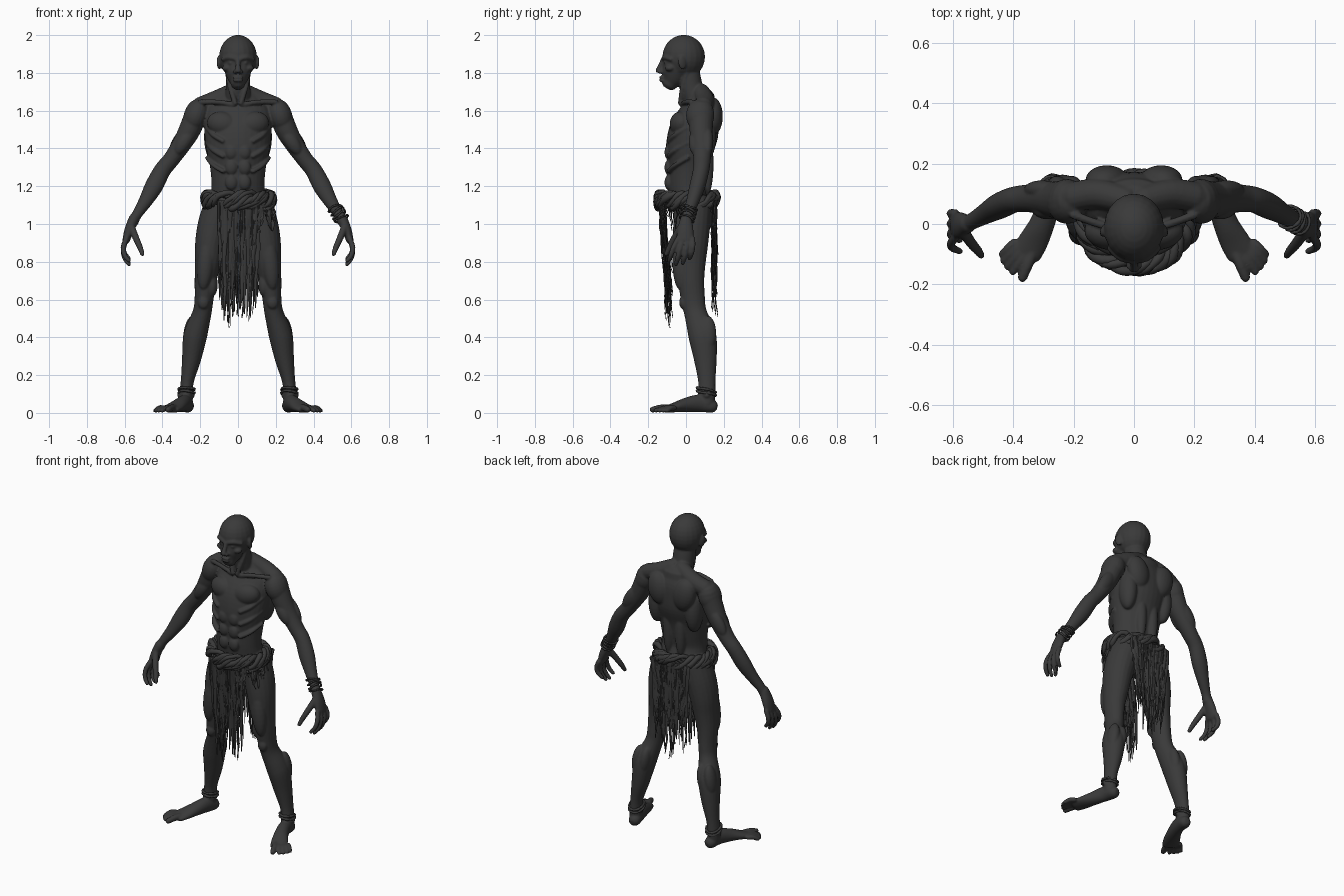
import bpy, bmesh, math, random
from mathutils import Vector, Matrix, Euler

random.seed(4)
if "Cube" in bpy.data.objects:
    bpy.data.objects.remove(bpy.data.objects["Cube"])

grey = bpy.data.materials.new("dark_grey")
grey.use_nodes = True
grey.diffuse_color = (0.042, 0.042, 0.042, 1)
grey.node_tree.nodes["Principled BSDF"].inputs["Base Color"].default_value = grey.diffuse_color


def spline(points, steps):
    """Catmull-Rom interpolation of points of any size."""
    out = []
    for i in range(len(points) - 1):
        a, b = points[max(i - 1, 0)], points[i]
        c, d = points[i + 1], points[min(i + 2, len(points) - 1)]
        for k in range(steps):
            t = k / steps
            out.append([0.5 * (2 * q + (r - p) * t + (2 * p - 5 * q + 4 * r - s) * t * t
                               + (3 * q - p - 3 * r + s) * t ** 3)
                        for p, q, r, s in zip(a, b, c, d)])
    return out + [list(points[-1])]


def tube(bm, points, side=1, seg=16, steps=4):
    """Loft ellipses along (x, y, z, radius[, second radius]) points."""
    rows = spline([(side * p[0], *p[1:4], p[-1]) for p in points], steps)
    centres = [Vector(r[:3]) for r in rows]
    span = centres[-1] - centres[0]
    across = abs(span.x) >= 0.7 * span.length
    ref = Vector((0, 0, 1)) if across else Vector((1, 0, 0))
    rings = []
    for i, (c, row) in enumerate(zip(centres, rows)):
        t = (centres[min(i + 1, len(rows) - 1)] - centres[max(i - 1, 0)]).normalized()
        rings.append((c, t, row[3], row[4]))

    def cap(ring, sign):
        c, t, a, b = ring
        return [(c + t * sign * min(a, b) * d, t, a * k, b * k) for d, k in ((0.5, 0.85), (0.85, 0.45))]

    rings = cap(rings[0], -1)[::-1] + rings + cap(rings[-1], 1)
    loops = []
    for c, t, a, b in rings:
        u = (ref - t * ref.dot(t)).normalized()
        v = t.cross(u)
        angles = [2 * math.pi * k / seg for k in range(seg)]
        loops.append([bm.verts.new(c + u * a * math.cos(w) + v * b * math.sin(w)) for w in angles])
    for lo, hi in zip(loops, loops[1:]):
        for k in range(seg):
            n = (k + 1) % seg
            bm.faces.new((lo[k], lo[n], hi[n], hi[k]))
    bm.faces.new(loops[0][::-1])
    bm.faces.new(loops[-1])


def ball(bm, centre, radii, side=1, turn=(0, 0, 0)):
    """Ellipsoid, mirrored when side is -1."""
    place = Matrix.Translation((side * centre[0], centre[1], centre[2]))
    spin = Euler((turn[0], side * turn[1], side * turn[2])).to_matrix().to_4x4()
    bmesh.ops.create_uvsphere(bm, u_segments=20, v_segments=14, radius=1,
                              matrix=place @ spin @ Matrix.Diagonal((*radii, 1)))


def finish(bm, name, voxel=0):
    bmesh.ops.recalc_face_normals(bm, faces=bm.faces)
    mesh = bpy.data.meshes.new(name)
    bm.to_mesh(mesh)
    bm.free()
    ob = bpy.data.objects.new(name, mesh)
    bpy.context.collection.objects.link(ob)
    bpy.ops.object.select_all(action='DESELECT')
    ob.select_set(True)
    bpy.context.view_layer.objects.active = ob
    if voxel:
        fuse = ob.modifiers.new("fuse", 'REMESH')
        fuse.mode, fuse.voxel_size = 'VOXEL', voxel
        soften = ob.modifiers.new("soften", 'SMOOTH')
        soften.factor, soften.iterations = 0.5, 3
        for name in ("fuse", "soften"):
            bpy.ops.object.modifier_apply(modifier=name)
    ob.data.materials.clear()
    ob.data.materials.append(grey)
    ob.data.shade_smooth()
    return ob


body = bmesh.new()

# Trunk and neck
tube(body, [(0, .03, 1.04, .12, .09), (0, .03, 1.1, .15, .11), (0, .01, 1.2, .14, .105),
            (0, .015, 1.3, .148, .113), (0, .02, 1.4, .168, .127), (0, .045, 1.5, .178, .13),
            (0, .075, 1.6, .17, .1), (0, .085, 1.66, .12, .07)], seg=32)
tube(body, [(0, .075, 1.62, .075, .07), (0, .035, 1.7, .066, .062),
            (0, .015, 1.78, .064, .062), (0, 0, 1.84, .06)], seg=24)

# Head: skull, jaw, nose and lips
ball(body, (0, -.012, 1.885), (.1, .113, .116))
tube(body, [(0, -.045, 1.9, .086, .072), (0, -.055, 1.83, .078, .069),
            (0, -.068, 1.78, .06, .064), (0, -.085, 1.748, .04, .045)], seg=24)
tube(body, [(0, -.122, 1.87, .012), (0, -.137, 1.835, .013), (0, -.148, 1.812, .017, .014)])
for z in (1.776, 1.76):
    ball(body, (0, -.128, z), (.028, .014, .008))

for s in (1, -1):
    # Face halves and ears
    tube(body, [(.012, -.12, 1.874, .012), (.045, -.11, 1.882, .013), (.078, -.08, 1.872, .012)], s)
    ball(body, (.015, -.136, 1.806), (.012, .014, .011), s)
    ball(body, (.037, -.104, 1.853), (.016, .015, .012), s)
    ball(body, (.058, -.085, 1.825), (.026, .026, .018), s)
    ball(body, (.1, -.02, 1.855), (.011, .023, .037), s, (.15, 0, .35))

    # Neck cords, collar bones and shoulders
    tube(body, [(.055, .005, 1.8, .014), (.04, -.018, 1.72, .014), (.015, -.03, 1.64, .013)], s)
    tube(body, [(.02, -.022, 1.63, .013), (.1, -.005, 1.645, .013), (.2, .03, 1.645, .014)], s)
    tube(body, [(.03, .08, 1.7, .045), (.12, .1, 1.655, .05), (.2, .09, 1.622, .05)], s)
    ball(body, (.222, .075, 1.575), (.064, .075, .09), s, (0, -.35, 0))

    # Chest, back, belly and rib muscles
    ball(body, (.083, -.03, 1.53), (.083, .056, .065), s, (0, -.2, .15))
    ball(body, (.13, .1, 1.46), (.05, .06, .13), s)
    ball(body, (.09, .145, 1.57), (.07, .05, .1), s, (0, .2, 0))
    ball(body, (.042, .112, 1.32), (.034, .034, .17), s)
    ball(body, (.08, .07, 1.03), (.085, .072, .095), s)
    for z in (1.22, 1.3, 1.38):
        ball(body, (.035, -.092, z), (.033, .022, .04), s)
        tube(body, [(.08, -.092, z + .06, .012), (.13, -.06, z + .09, .012), (.165, .01, z + .13, .01)], s)

    # Arm with biceps and triceps
    tube(body, [(.215, .08, 1.6, .06, .068), (.255, .08, 1.5, .058, .062), (.3, .085, 1.42, .05, .053),
                (.355, .085, 1.34, .044, .046), (.4, .08, 1.285, .045, .043),
                (.445, .06, 1.2, .048, .042), (.49, .035, 1.12, .037, .034),
                (.535, .01, 1.05, .027, .028), (.555, 0, 1.01, .028, .03)], s, 20)
    ball(body, (.285, .05, 1.435), (.038, .035, .08), s, (0, -.58, 0))
    ball(body, (.305, .115, 1.44), (.04, .03, .09), s, (0, -.58, 0))

    # Hand, curled fingers and thumb
    tube(body, [(.55, 0, 1.03, .028, .03), (.575, -.003, .97, .026, .043), (.592, -.005, .915, .02, .046)], s)
    for i, reach in enumerate((.9, 1.05, 1, .8)):
        y = .026 * i - .043
        tube(body, [(.592, y, .92, .015), (.607, y * 1.3 - .01, .92 - .05 * reach, .0145),
                    (.6, y * 1.4 - .02, .92 - .095 * reach, .0135),
                    (.577, y * 1.4 - .03, .92 - .128 * reach, .011)], s, 10)
    tube(body, [(.565, -.025, .985, .02), (.54, -.062, .925, .018),
                (.518, -.088, .875, .0155), (.506, -.105, .84, .012)], s, 10)

    # Leg with thigh, knee and calf muscles
    tube(body, [(.095, .035, 1.1, .085, .1), (.125, .03, 1, .087, .098), (.147, .025, .9, .08, .093),
                (.158, .022, .8, .07, .083), (.172, .027, .7, .058, .07), (.18, .037, .6, .05, .064),
                (.19, .05, .53, .05, .06), (.215, .075, .45, .06, .07), (.23, .09, .39, .062, .073),
                (.247, .103, .28, .05, .06), (.268, .11, .17, .035, .046), (.275, .11, .1, .036, .046),
                (.275, .11, .05, .036, .04)], s, 20)
    ball(body, (.17, -.03, .8), (.045, .042, .15), s, (0, -.1, 0))
    ball(body, (.137, .005, .68), (.03, .04, .065), s)
    ball(body, (.183, -.014, .585), (.03, .022, .036), s)
    for x in (.205, .255):
        ball(body, (x, .115, .42), (.034, .045, .095), s, (0, -.15, 0))
    for x in (.243, .308):
        ball(body, (x, .11, .095), (.014, .018, .018), s)

    # Foot and splayed toes
    tube(body, [(.268, .135, .036, .036, .036), (.28, .07, .05, .037, .046), (.305, 0, .042, .042, .038),
                (.335, -.06, .029, .05, .026), (.357, -.098, .021, .05, .02)], s, 20)
    for i, (x, y) in enumerate(((.37, -.178), (.402, -.16), (.42, -.142), (.433, -.122), (.438, -.1))):
        r = .014 if i else .019
        base = (.333 + .016 * i, -.085 + .006 * i, .026, r)
        tube(body, [base, ((base[0] + x) / 2, (base[1] + y) / 2, .026, r), (x, y, r - .002, r * .85)], s, 10)

finish(body, "body", 0.0058)


def hoop(bm, centre, axis, rx, ry, thick, waves=0, swing=0, phase=0, rough=0):
    """Closed strand around an axis, weaving in and out."""
    turn = Vector(axis).to_track_quat('Z', 'Y')
    pts = []
    for k in range(40):
        a = 2 * math.pi * k / 40
        out = 1 + 4 * swing * math.cos(waves * a + phase)
        lift = swing * math.sin(waves * a + phase) + random.uniform(-rough, rough)
        p = Vector(centre) + turn @ Vector((rx * out * math.cos(a), ry * out * math.sin(a), lift))
        pts.append((*p, thick * random.uniform(.8, 1.2)))
    tube(bm, pts + pts[:1], seg=8, steps=2)


# Twisted rag belt
belt = bmesh.new()
for k in range(9):
    hoop(belt, (.004, .005, 1.125 + random.uniform(-.012, .012)), (0, 0, 1), .166, .145, .015,
         random.choice((3, 4, 5)), .033, k * .9, .005)
finish(belt, "rag_belt")

# Wrist cords and ankle bands
cords = bmesh.new()
for k in range(4):
    centre = Vector((.515, .022, 1.082)) + Vector((.011, -.006, -.018)) * k
    hoop(cords, centre, (.045 + random.uniform(-.02, .02), -.025, -.07), .038, .038, .0055, 2, .004, k)
finish(cords, "wrist_cords")
bands = bmesh.new()
for s in (1, -1):
    for k in range(2):
        hoop(bands, (s * .272, .108, .105 + .018 * k), (0, .25, 1), .041, .051, .007, 2, .003, k)
finish(bands, "ankle_bands")


def strip(bm, x, y, end_x, end_y, end_z):
    """Frayed hanging strip of cloth."""
    wide = random.uniform(.007, .014)
    pts = []
    for k in range(8):
        t = k / 7
        pts.append((x + (end_x - x) * t + random.uniform(-.006, .006),
                    y + (end_y - y) * t + random.uniform(-.006, .006),
                    1.12 + (end_z - 1.12) * t,
                    wide * (1 - .8 * t ** 3), .005 * (1 - .6 * t)))
    tube(bm, pts, seg=6, steps=2)


# Hanging loincloth: long at front and back, short on the left hip
front, back, hip = bmesh.new(), bmesh.new(), bmesh.new()
for k in range(70):
    x = -.1 + .21 * k / 69
    fall = random.uniform(.42, .78) + abs(x) * .6
    strip(front, x, random.uniform(-.145, -.115), x * .88 - .005, random.uniform(-.11, -.07), fall)
    x = -.12 + .26 * k / 69
    fall = random.uniform(.5, .85) + abs(x) * .5
    strip(back, x, random.uniform(.14, .16), x * .75, random.uniform(.135, .165), fall)
for k in range(30):
    a = -1.1 + 2.2 * k / 29
    x, y = .175 * math.cos(a), .15 * math.sin(a)
    strip(hip, x, y, x * 1.12, y * 1.02, random.uniform(.93, 1.05))
for bm, name in ((front, "front_loincloth"), (back, "back_loincloth"), (hip, "hip_rags")):
    finish(bm, name)
    bpy.ops.object.shade_smooth_by_angle(angle=math.radians(40))
